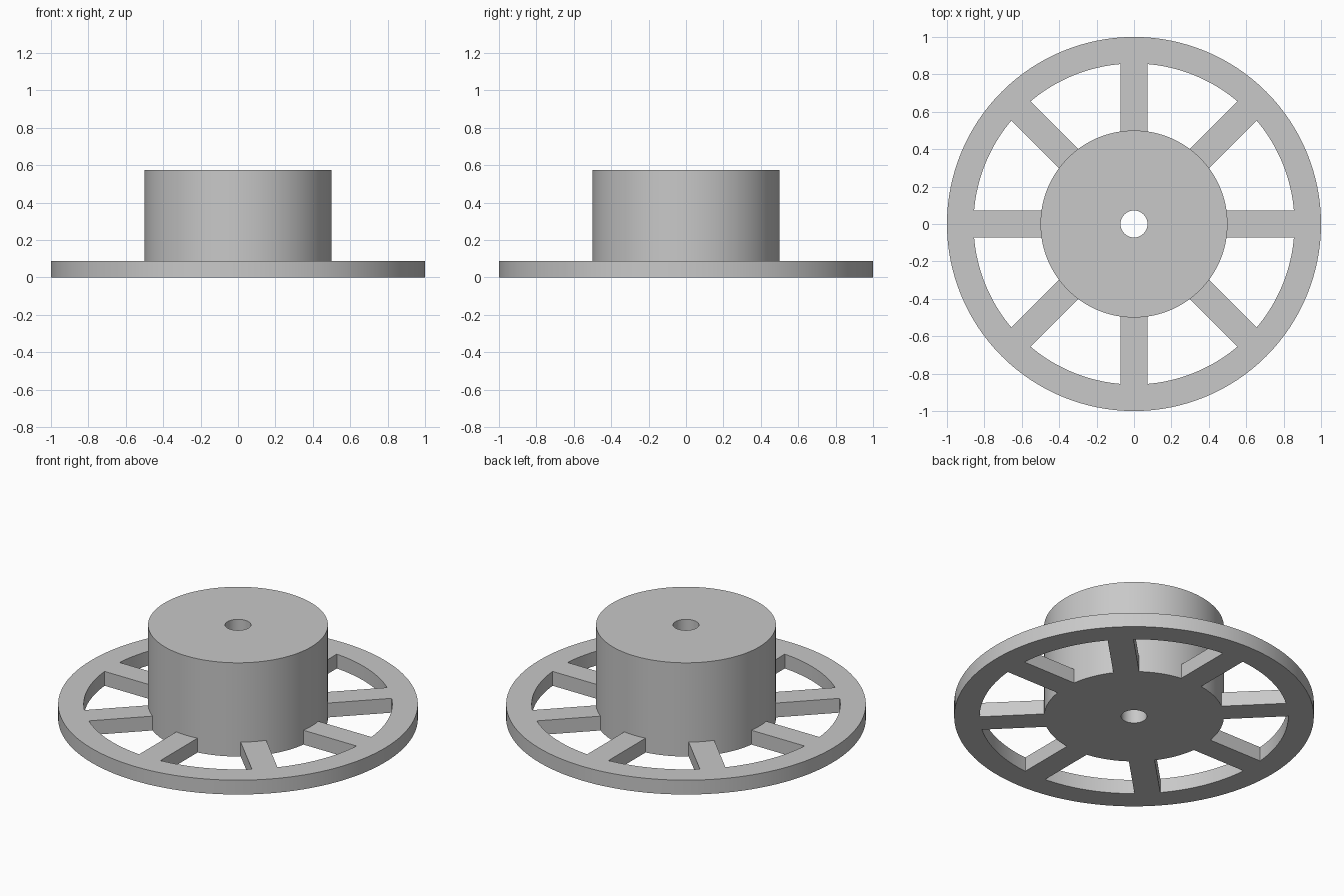
import bpy
import bmesh
from math import cos, sin, pi, sqrt, radians

SEGMENTS = 128
HUB_R, BORE_R, HUB_TOP = 0.5, 0.072, 0.575
RIM_OUT, RIM_IN, PLATE_TOP = 1.0, 0.858, 0.088
SPOKE_HALF, SPOKES = 0.072, 8

old = bpy.data.objects.get("Cube")
if old:
    bpy.data.objects.remove(old, do_unlink=True)

grey = bpy.data.materials.new("plain grey")
grey.use_nodes = True
colour = (0.58, 0.58, 0.58, 1)
grey.diffuse_color = colour
grey.node_tree.nodes["Principled BSDF"].inputs["Base Color"].default_value = colour


def finish(name, bm):
    """Turn the bmesh into a named, smooth-shaded object with sharp edges."""
    bmesh.ops.recalc_face_normals(bm, faces=bm.faces)
    mesh = bpy.data.meshes.new(name)
    bm.to_mesh(mesh)
    bm.free()
    mesh.materials.append(grey)
    obj = bpy.data.objects.new(name, mesh)
    bpy.context.collection.objects.link(obj)
    bpy.ops.object.select_all(action="DESELECT")
    obj.select_set(True)
    bpy.context.view_layer.objects.active = obj
    bpy.ops.object.shade_smooth_by_angle(angle=radians(30))
    return obj


def tube(name, inner, outer, top):
    """Spin a rectangular section around z."""
    bm = bmesh.new()
    section = [(inner, 0), (outer, 0), (outer, top), (inner, top)]
    rings = [[bm.verts.new((r * cos(a), r * sin(a), z)) for r, z in section]
             for a in (2 * pi * i / SEGMENTS for i in range(SEGMENTS))]
    for i, ring in enumerate(rings):
        after = rings[(i + 1) % SEGMENTS]
        for j in range(4):
            k = (j + 1) % 4
            bm.faces.new((ring[j], after[j], after[k], ring[k]))
    return finish(name, bm)


def spoke(name, angle):
    """Bar with curved ends that seat against the hub and the rim."""
    bm = bmesh.new()
    steps = [SPOKE_HALF * (i / 4 - 1) for i in range(9)]
    start, end = HUB_R - 0.002, RIM_IN + 0.002
    outline = [(sqrt(end ** 2 - y * y), y) for y in steps]
    outline += [(sqrt(start ** 2 - y * y), y) for y in reversed(steps)]
    face = bm.faces.new([bm.verts.new((x, y, 0)) for x, y in outline])
    grown = bmesh.ops.extrude_face_region(bm, geom=[face], use_keep_orig=True)
    tops = [g for g in grown["geom"] if isinstance(g, bmesh.types.BMVert)]
    bmesh.ops.translate(bm, vec=(0, 0, PLATE_TOP), verts=tops)
    finish(name, bm).rotation_euler.z = angle


# Central drum with its through bore
tube("hub", BORE_R, HUB_R, HUB_TOP)

# Flat outer ring
tube("rim", RIM_IN, RIM_OUT, PLATE_TOP)

# Radial spokes
for n in range(SPOKES):
    spoke(f"spoke_{n + 1}", 2 * pi * n / SPOKES)
